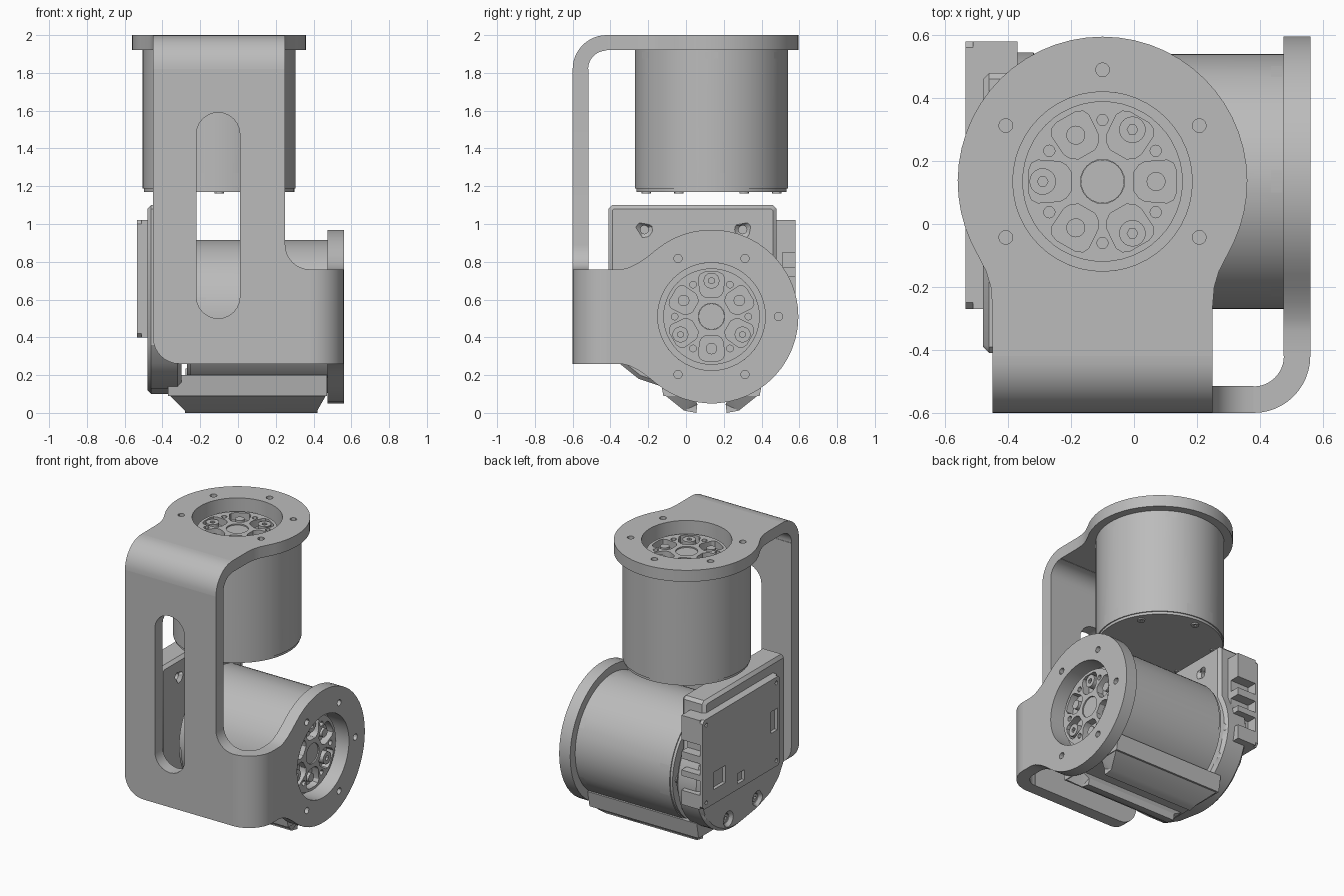
import bpy, bmesh, math
from mathutils import Matrix, Vector

cube = bpy.data.objects.get("Cube")
if cube:
    bpy.data.objects.remove(cube, do_unlink=True)

grey = bpy.data.materials.new("machined_grey")
grey.use_nodes = True
grey.diffuse_color = (0.5, 0.5, 0.5, 1)
grey.node_tree.nodes["Principled BSDF"].inputs["Base Color"].default_value = (0.5, 0.5, 0.5, 1)
made = []
I = Matrix.Identity(4)


def finish(name, bm, M=I, bevel=0):
    bmesh.ops.recalc_face_normals(bm, faces=bm.faces)
    me = bpy.data.meshes.new(name)
    bm.to_mesh(me)
    bm.free()
    me.transform(M)
    me.materials.append(grey)
    ob = bpy.data.objects.new(name, me)
    bpy.context.collection.objects.link(ob)
    if bevel:
        mod = ob.modifiers.new("chamfer", 'BEVEL')
        mod.width, mod.segments, mod.limit_method = bevel, 1, 'ANGLE'
        mod.angle_limit = math.radians(50)
    made.append(ob)
    return ob


def arc(cx, cy, r, a0, a1, n):
    steps = [math.radians(a0 + (a1 - a0) * i / n) for i in range(n + 1)]
    return [(cx + r * math.cos(a), cy + r * math.sin(a)) for a in steps]


def circle(cx, cy, r, n=24):
    return arc(cx, cy, r, 0, 360, n)[:-1]


def rect(u0, v0, u1, v1):
    return [(u0, v0), (u1, v0), (u1, v1), (u0, v1)]


def polar(r, deg):
    return r * math.cos(math.radians(deg)), r * math.sin(math.radians(deg))


def plate(name, outline, axis, lo, hi, holes=(), M=I, bevel=0):
    """Solid slab from a 2D outline with through holes, extruded along an axis."""
    place = {'x': lambda u, v, w: (w, u, v), 'y': lambda u, v, w: (u, w, v),
             'z': lambda u, v, w: (u, v, w)}[axis]
    bm = bmesh.new()
    caps = ([], [])
    for loop in [outline, *holes]:
        rings = [[bm.verts.new(place(u, v, w)) for u, v in loop] for w in (lo, hi)]
        n = len(loop)
        for i in range(n):
            j = (i + 1) % n
            bm.faces.new((rings[0][i], rings[0][j], rings[1][j], rings[1][i]))
            for cap, ring in zip(caps, rings):
                cap.append(bm.edges.get((ring[i], ring[j])))
    for cap in caps:
        bmesh.ops.triangle_fill(bm, edges=cap, use_beauty=True, normal=Vector(place(0, 0, 1)))
    return finish(name, bm, M, bevel)


# ---- Bent bracket: top plate, front plate, side plate and two bends ----
AX, AY, AZ = -0.1, 0.135, 0.51      # motor axes
screw_angles = (-30, 30, 90, 150, 210)


def flange_holes(cx, cy, turn):
    spots = [polar(0.355, a + turn) for a in screw_angles]
    return [circle(cx, cy, 0.285, 48)] + [circle(cx + u, cy + v, 0.022, 12) for u, v in spots]


neck = [(0.35, -0.42), (0.35, -0.26), (0.355, -0.2), (0.37, -0.15)]
top = [(AX + u, v) for u, v in neck] + arc(AX, AY, 0.46, -25, 205, 36)
top += [(AX - u, v) for u, v in reversed(neck)]
plate("bracket_top_plate", top, 'z', 1.92, 2.0, flange_holes(AX, AY, 0))

neck = [(-0.42, 0.25), (-0.34, 0.25), (-0.3, 0.26), (-0.25, 0.285), (-0.2, 0.32)]
side = [(u, AZ + v) for u, v in neck] + arc(AY, AZ, 0.46, 130, -130, 36)
side += [(u, AZ - v) for u, v in reversed(neck)]
plate("bracket_side_plate", side, 'x', 0.475, 0.56, flange_holes(AY, AZ, -90))

front = [(-0.45, 1.82)] + arc(-0.31, 0.4, 0.14, 180, 270, 8) + [(0.38, 0.26)]
front += arc(0.38, 0.89, 0.13, 270, 180, 8) + [(0.25, 1.82)]
slot = arc(-0.105, 1.475, 0.115, 0, 180, 12) + arc(-0.105, 0.615, 0.115, 180, 360, 12)
plate("bracket_front_plate", front, 'y', -0.6, -0.515, [slot])
bend = arc(-0.42, 1.82, 0.18, 90, 180, 12) + arc(-0.42, 1.82, 0.098, 180, 90, 12)
plate("bracket_upper_bend", bend, 'x', -0.45, 0.25)
bend = arc(0.38, -0.42, 0.18, 270, 360, 12) + arc(0.38, -0.42, 0.096, 360, 270, 12)
plate("bracket_side_bend", bend, 'z', 0.26, 0.76)


# ---- Motors, built along z with the flange face at zero ----
def motor(label, M):
    seg = 72
    profile = [(0.398, -0.83), (0.398, -0.812), (0.405, -0.812), (0.405, -0.8), (0.405, -0.73),
               (0.405, -0.125), (0.405, -0.09), (0.405, -0.08), (0.285, -0.08), (0.285, -0.13)]
    bm = bmesh.new()
    rings = [[bm.verts.new((*p, z)) for p in circle(0, 0, r, seg)] for r, z in profile]
    grid = [[bm.faces.new((a[i], a[(i + 1) % seg], b[(i + 1) % seg], b[i])) for i in range(seg)]
            for a, b in zip(rings, rings[1:])]
    bm.faces.new(rings[0])
    bm.faces.new(rings[-1])
    # recessed windows: (band, centre angle, half width in segments)
    sockets = [(3, 0, 2), (3, 90, 3), (3, 270, 3)]
    for band, deg, half in sockets + [(5, a, 1) for a in range(0, 360, 60)]:
        mid = deg * seg // 360
        faces = [grid[band][(mid + k) % seg] for k in range(-half, half)]
        new = bmesh.ops.extrude_face_region(bm, geom=faces)["geom"]
        for v in new:
            if isinstance(v, bmesh.types.BMVert):
                v.co.xy *= 0.9
    finish(label + "_motor_body", bm, M)

    # connectors inside the sockets
    for _, deg, half in sockets:
        w = half * 0.025
        R = M @ Matrix.Rotation(math.radians(deg), 4, 'Z')
        pins = [circle(s * w * 0.5, -0.765, 0.014, 10) for s in (-1, 1)]
        plate(label + "_connector", rect(-w, -0.79, w, -0.74), 'x', 0.35, 0.392, pins, R)

    # output hub with pockets, bosses and screws
    edge = [(0.1, 0.03), (0.115, 0.052), (0.135, 0.063), (0.205, 0.068), (0.225, 0.058), (0.235, 0.035)]
    pocket = [(u, -v) for u, v in edge] + edge[::-1]
    holes = [circle(0, 0, 0.07)]
    for k in range(6):
        c, s = polar(1, 60 * k)
        holes.append([(u * c - v * s, u * s + v * c) for u, v in pocket])
        holes.append(circle(*polar(0.195, 60 * k + 30), 0.018, 12))
        p = polar(0.17 if k % 2 == 0 else 0.19, 60 * k)
        if k % 2 == 0:
            plate(label + "_hub_boss", circle(*p, 0.03), 'z', -0.13, -0.09, (), M)
        else:
            plate(label + "_hub_bolt", circle(*p, 0.042), 'z', -0.13, -0.085, [circle(*p, 0.017, 6)], M)
    plate(label + "_hub", circle(0, 0, 0.255, 48), 'z', -0.131, -0.08, holes, M)
    plate(label + "_hub_centre", circle(0, 0, 0.069), 'z', -0.131, -0.088, (), M)
    # screws on the rear face
    for k in range(6):
        p = polar(0.345, 60 * k + 30)
        plate(label + "_rear_screw", circle(*p, 0.025, 12), 'z', -0.838, -0.82, [circle(*p, 0.01, 6)], M)


motor("upper", Matrix.Translation((AX, AY, 2.0)))
motor("lower", Matrix.Translation((0.56, AY, AZ)) @ Matrix.Rotation(math.pi / 2, 4, 'Y'))

# ---- Rear mount behind the lower motor ----
mount = [(-0.41, 1.08), (-0.39, 1.1), (0.46, 1.1), (0.48, 1.08), (0.48, 0.74)]
mount += arc(AY, AZ, 0.41, 25, -100, 24) + [(-0.1, 0.13), (-0.25, 0.18), (-0.35, 0.26), (-0.41, 0.36)]
bolts = [(-0.1, 0.21), (0.22, 0.19)]
plate("rear_mount", mount, 'x', -0.48, -0.3,
      [circle(y, 0.97, 0.022, 16) for y in (-0.22, 0.3)] + [circle(*b, 0.034, 16) for b in bolts], bevel=0.02)
for b in bolts:
    plate("mount_bolt", circle(*b, 0.028, 16), 'x', -0.46, -0.31, [circle(*b, 0.012, 6)])

# ---- Electronics cover with socket notches on its back edge ----
edge = 0.58
block = [(-0.27, 0.4), (edge, 0.4)]
for z0, z1 in ((0.5, 0.6), (0.64, 0.72), (0.77, 0.85)):
    block += [(edge, z0), (0.51, z0), (0.51, z1), (edge, z1)]
block += [(edge, 1.02), (-0.27, 1.02)]
plate("cover_base", block, 'x', -0.512, -0.37)
lid = [(-0.27, 0.42), (-0.25, 0.4), (0.56, 0.4), (edge, 0.42), (edge, 1.0), (0.56, 1.02), (-0.25, 1.02), (-0.27, 1.0)]
windows = [rect(0.33, 0.5, 0.46, 0.62), rect(0.12, 0.44, 0.2, 0.51), rect(-0.24, 0.65, -0.17, 0.8)]
windows += [circle(y, z, 0.014, 10) for y in (-0.23, 0.54) for z in (0.44, 0.98)]
plate("cover_lid", lid, 'x', -0.535, -0.512, windows)

# ---- Foot saddle under the lower motor, with two tapered rails ----
saddle = [(-0.14, 0.2), (-0.12, 0.09), (0.39, 0.09), (0.41, 0.2)]
plate("foot_saddle", saddle, 'x', -0.37, 0.47)
rail = [(-0.255, 0.1), (-0.145, 0.012), (-0.08, 0), (-0.075, 0.045), (-0.1, 0.1)]
for side_name, s in (("front", 1), ("back", -1)):
    ob = plate(side_name + "_foot_rail", [(AY + s * u, z) for u, z in rail], 'x', -0.37, 0.47)
    for v in ob.data.vertices:
        if v.co.z < 0.05:
            v.co.x = -0.28 if v.co.x < 0 else 0.42

# ---- Shading ----
bpy.ops.object.select_all(action='DESELECT')
for ob in made:
    ob.select_set(True)
bpy.context.view_layer.objects.active = made[0]
bpy.ops.object.shade_smooth_by_angle(angle=math.radians(30))
